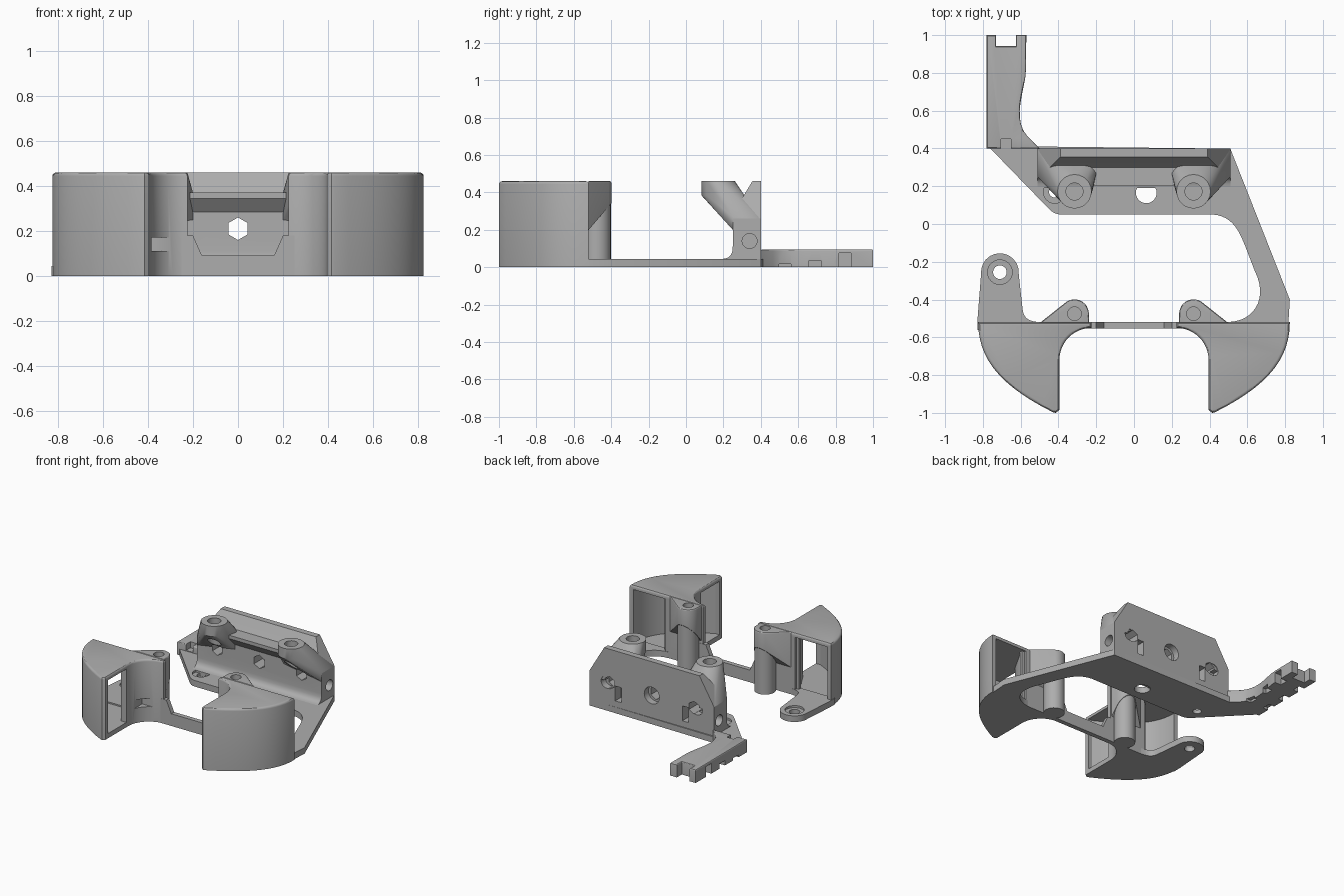
import bpy, bmesh
from math import cos, sin, pi, radians
from mathutils import Vector, Matrix
from mathutils.geometry import interpolate_bezier

if "Cube" in bpy.data.objects:
    bpy.data.objects.remove(bpy.data.objects["Cube"])

grey = bpy.data.materials.new("plain grey plastic")
grey.use_nodes = True
COLOUR = (0.42, 0.42, 0.42, 1)
grey.diffuse_color = COLOUR
grey.node_tree.nodes["Principled BSDF"].inputs["Base Color"].default_value = COLOUR
parts = []


def finish(name, bm):
    bmesh.ops.recalc_face_normals(bm, faces=bm.faces)
    mesh = bpy.data.meshes.new(name)
    bm.to_mesh(mesh)
    bm.free()
    mesh.materials.append(grey)
    obj = bpy.data.objects.new(name, mesh)
    bpy.context.collection.objects.link(obj)
    parts.append(obj)
    return obj


def prism(name, outline, z0, z1, s=1, round_top=0, bottom=None):
    """Extrude an outline in z; s mirrors x, bottom(y) slopes the underside."""
    bm = bmesh.new()
    low = [bm.verts.new((s * x, y, bottom(y) if bottom else z0)) for x, y in outline]
    high = [bm.verts.new((s * x, y, z1)) for x, y in outline]
    n = len(outline)
    bm.faces.new(low)
    top = bm.faces.new(high)
    for i in range(n):
        j = (i + 1) % n
        bm.faces.new((low[i], low[j], high[j], high[i]))
    if round_top:
        bmesh.ops.recalc_face_normals(bm, faces=bm.faces)
        bmesh.ops.bevel(bm, geom=list(top.edges), offset=round_top, segments=3,
                        profile=0.5, affect='EDGES', clamp_overlap=True)
    return finish(name, bm)


def box(name, x0, x1, y0, y1, z0, z1):
    return prism(name, [(x0, y0), (x1, y0), (x1, y1), (x0, y1)], z0, z1)


def rod(name, centre, r, length, axis='Z', sides=24):
    bm = bmesh.new()
    turn = {'Z': Matrix(), 'Y': Matrix.Rotation(pi / 2, 4, 'X'),
            'X': Matrix.Rotation(pi / 2, 4, 'Y')}[axis]
    bmesh.ops.create_cone(bm, cap_ends=True, segments=sides, radius1=r, radius2=r,
                          depth=length, matrix=Matrix.Translation(centre) @ turn)
    return finish(name, bm)


def hull(name, points):
    bm = bmesh.new()
    for p in points:
        bm.verts.new(p)
    res = bmesh.ops.convex_hull(bm, input=bm.verts)
    loose = [v for v in bm.verts if not v.link_faces]
    bmesh.ops.delete(bm, geom=loose, context='VERTS')
    return finish(name, bm)


def cut(obj, *cutters):
    for c in cutters:
        mod = obj.modifiers.new("cut", 'BOOLEAN')
        mod.operation, mod.solver, mod.object = 'DIFFERENCE', 'EXACT', c
        bpy.context.view_layer.objects.active = obj
        bpy.ops.object.modifier_apply(modifier=mod.name)
        parts.remove(c)
        bpy.data.objects.remove(c)


def arc(cx, cy, r, a0, a1, n=12):
    steps = [radians(a0 + (a1 - a0) * i / n) for i in range(n + 1)]
    return [(cx + r * cos(a), cy + r * sin(a)) for a in steps]


def curve(a, b, c, d, n=14):
    pts = interpolate_bezier(*[Vector((*p, 0)) for p in (a, b, c, d)], n)
    return [(p.x, p.y) for p in pts]


TOP, PLATE = 0.46, 0.045

# Base plate with the side link
plate = prism("base_plate",
              [(-0.78, 0.42)] + curve((-0.46, 0.09), (-0.43, 0.06), (-0.42, 0.05), (-0.38, 0.05), 5)
              + curve((0.42, 0.05), (0.53, 0.04), (0.56, -0.05), (0.59, -0.12))
              + curve((0.64, -0.25), (0.71, -0.39), (0.64, -0.51), (0.51, -0.518))
              + [(0.51, -0.56), (0.815, -0.56), (0.825, -0.4), (0.51, 0.399), (-0.5, 0.41)], 0, PLATE)
cut(plate, rod("c", (0.065, 0.165, 0), 0.055, 0.3), rod("c", (-0.42, 0.17, 0), 0.03, 0.3),
    rod("c", (-0.42, 0.17, 0.05), 0.06, 0.04))

# Curved housings on both sides, open at the back and on the inner face
for s, side in ((1, "left"), (-1, "right")):
    house = prism(side + "_housing",
                  curve((0.825, -0.52), (0.825, -0.72), (0.7, -0.86), (0.43, -0.996))
                  + [(0.415, -1.0), (0.395, -0.985)]
                  + arc(0.225, -0.72, 0.17, 0, 90) + [(0.225, -0.52)], 0, TOP, s, 0.018)
    cavity = prism("c", [(0.3, -0.95)]
                   + curve((0.43, -0.957), (0.68, -0.83), (0.795, -0.71), (0.795, -0.52))
                   + [(0.795, -0.4), (0.53, -0.4), (0.53, -0.58), (0.44, -0.74), (0.3, -0.74)],
                   0.035, 0.43, s)
    cut(house, cavity)
    # Screw post and its sloped flare
    post = rod(side + "_post", (s * 0.315, -0.475, 0.22), 0.073, 0.44)
    flare = prism(side + "_post_flare",
                  [(0.5, -0.525)] + arc(0.315, -0.475, 0.076, 55, 180) + [(0.237, -0.525)],
                  0, TOP, s, 0.008, lambda y: 0.2 + 1.17 * (y + 0.52))
    for obj in (post, flare, house):
        cut(obj, rod("c", (s * 0.315, -0.475, 0.35), 0.036, 0.5))
    # Frame rib beside the opening
    xs = sorted((s * 0.525, s * 0.55))
    box(side + "_frame_rib", *xs, -0.56, -0.535, 0.03, 0.435)

# Notch low in the right column
cut([p for p in parts if p.name == "right_housing"][0],
    box("c", -0.385, -0.285, -0.7, -0.57, 0.11, 0.17))

# Bridge between the housings, lower in the middle
half = [(0.16, 0.09), (0.2, 0.18), (0.25, 0.18), (0.25, 0)]
bridge_line = half + [(-x, z) for x, z in reversed(half)]
hull_bm = bmesh.new()
face = hull_bm.faces.new([hull_bm.verts.new((x, -0.552, z)) for x, z in bridge_line])
ext = bmesh.ops.extrude_face_region(hull_bm, geom=[face])
bmesh.ops.translate(hull_bm, vec=(0, 0.034, 0),
                    verts=[v for v in ext["geom"] if isinstance(v, bmesh.types.BMVert)])
finish("bridge", hull_bm)

# Mounting tab behind the right housing
tab = prism("mounting_tab",
            [(0.828, -0.56), (0.828, -0.5)] + arc(0.71, -0.255, 0.1, -5, 185)[0:]
            + curve((0.59, -0.45), (0.585, -0.5), (0.56, -0.515), (0.5, -0.52), 6)
            + [(0.5, -0.56)], 0, PLATE, -1)
cut(tab, rod("c", (-0.71, -0.255, 0), 0.036, 0.3), rod("c", (-0.71, -0.255, 0.05), 0.065, 0.04))

# Back wall: a bent profile swept in x, then trimmed at the upper corners
profile = ([(0.4, 0), (0.4, TOP), (0.355, TOP), (0.31, 0.385), (0.3, 0.37), (0.2, 0.37),
            (0.2, 0.345), (0.25, 0.285)]
           + curve((0.25, 0.11), (0.25, 0.06), (0.23, 0.046), (0.19, 0.044), 6) + [(0.19, 0.01)])
bm = bmesh.new()
face = bm.faces.new([bm.verts.new((-0.51, y, z)) for y, z in profile])
ext = bmesh.ops.extrude_face_region(bm, geom=[face])
bmesh.ops.translate(bm, vec=(1.02, 0, 0),
                    verts=[v for v in ext["geom"] if isinstance(v, bmesh.types.BMVert)])
for s in (1, -1):
    geom = list(bm.verts) + list(bm.edges) + list(bm.faces)
    res = bmesh.ops.bisect_plane(bm, geom=geom, plane_co=(s * 0.51, 0, 0.26),
                                 plane_no=(s * 0.2, 0, 0.12), clear_outer=True)
    rim = [e for e in res["geom_cut"] if isinstance(e, bmesh.types.BMEdge)]
    bmesh.ops.holes_fill(bm, edges=rim)
wall = finish("back_wall", bm)

# Slanted bosses carrying the upper screw rings
bosses = []
for s, side in ((1, "left"), (-1, "right")):
    ring = arc(0.315, 0.172, 0.09, 0, 345, 23)
    pts = [(s * x, y, TOP) for x, y in ring] + [(s * x, y, 0.385) for x, y in ring]
    pts += [(s * x, y, z) for x, y, z in ((0.51, 0.25, 0.2), (0.51, 0.25, 0.27), (0.51, 0.395, 0.26),
                                          (0.51, 0.395, 0.2), (0.2, 0.25, 0.25),
                                          (0.2, 0.395, 0.25), (0.2, 0.27, 0.37))]
    boss = hull(side + "_boss", pts)
    cut(boss, rod("c", (s * 0.315, 0.172, 0.4), 0.045, 0.3))
    bosses.append(boss)

# Holes through the back wall: hex in front, round recess and slots behind
cut(wall, rod("c", (0, 0.3, 0.21), 0.05, 0.5, 'Y', 6), rod("c", (0, 0.4, 0.21), 0.062, 0.1, 'Y'))
for s, boss in zip((1, -1), bosses):
    slot = sorted((s * 0.25, s * 0.3))
    cut(wall, box("c", *slot, 0.33, 0.45, 0.09, 0.2),
        rod("c", (s * 0.37, 0.4, 0.21), 0.045, 0.1, 'Y'),
        rod("c", (s * 0.51, 0.34, 0.14), 0.04, 0.2, 'X'))
    for obj in (wall, boss):
        cut(obj, rod("c", (s * 0.345, 0.3, 0.212), 0.046, 0.5, 'Y', 6),
            rod("c", (s * 0.315, 0.172, 0.36), 0.045, 0.3))

# Rear arm with forked tip and notched underside
arm = prism("rear_arm",
            [(-0.78, 0.4), (-0.78, 1), (-0.73, 1), (-0.73, 0.942), (-0.625, 0.942), (-0.625, 1),
             (-0.57, 1), (-0.572, 0.82)]
            + curve((-0.575, 0.78), (-0.59, 0.68), (-0.64, 0.55), (-0.565, 0.465), 10)
            + [(-0.5, 0.4)], 0, 0.095, 1, 0.008)
for y, depth in ((0.53, 0.018), (0.69, 0.036), (0.85, 0.075)):
    cut(arm, box("c", -0.9, -0.735, y - 0.032, y + 0.032, -0.1, depth),
        box("c", -0.625, -0.5, y - 0.032, y + 0.032, -0.1, depth))
cut(arm, box("c", -0.705, -0.65, 0.35, 0.45, 0.05, 0.2))

# Smooth the round surfaces and keep the hard edges
bpy.ops.object.select_all(action='DESELECT')
for obj in parts:
    obj.select_set(True)
bpy.context.view_layer.objects.active = parts[0]
bpy.ops.object.shade_smooth_by_angle(angle=radians(30))
